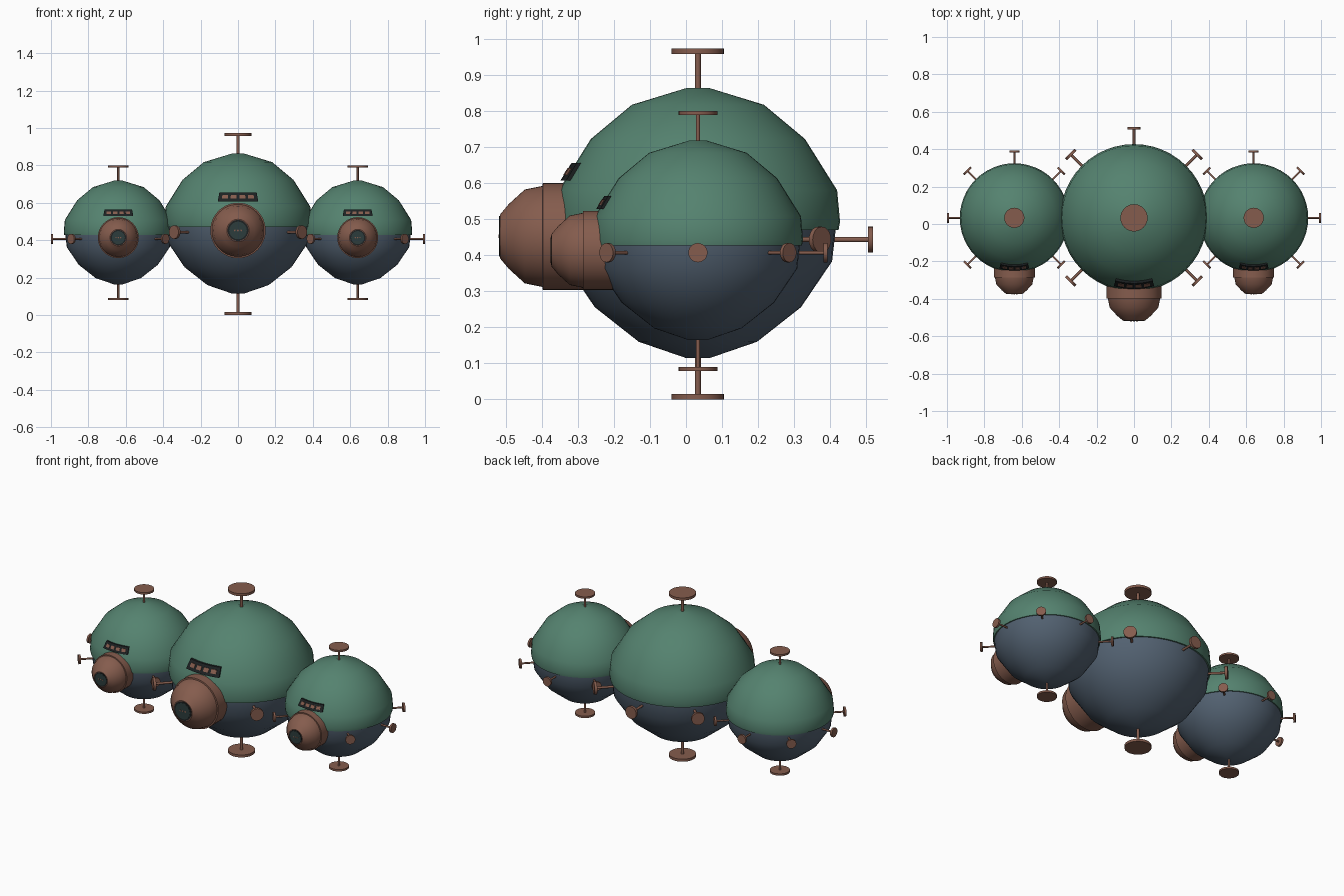
import bpy, bmesh, math
from mathutils import Matrix

if "Cube" in bpy.data.objects:
    bpy.data.objects.remove(bpy.data.objects["Cube"])


def material(name, rgb):
    m = bpy.data.materials.new(name)
    m.diffuse_color = (*rgb, 1)
    m.use_nodes = True
    m.node_tree.nodes["Principled BSDF"].inputs["Base Color"].default_value = m.diffuse_color
    return m


GREEN = material("green shell", (0.09, 0.225, 0.16))
SLATE = material("slate shell", (0.085, 0.12, 0.165))
BROWN = material("copper brown", (0.235, 0.108, 0.075))
BLACK = material("black trim", (0.012, 0.015, 0.016))
GLASS = material("dark glass", (0.025, 0.045, 0.045))


def finish(bm, name, mat, matrix):
    bmesh.ops.remove_doubles(bm, verts=bm.verts, dist=1e-5)
    bmesh.ops.recalc_face_normals(bm, faces=bm.faces)
    bm.transform(matrix)
    mesh = bpy.data.meshes.new(name)
    bm.to_mesh(mesh)
    bm.free()
    mesh.materials.append(mat)
    ob = bpy.data.objects.new(name, mesh)
    bpy.context.collection.objects.link(ob)
    bpy.ops.object.select_all(action='DESELECT')
    ob.select_set(True)
    bpy.context.view_layer.objects.active = ob
    bpy.ops.object.shade_smooth_by_angle(angle=math.radians(32))
    return ob


def lathe(name, profile, mat, matrix, sides=48):
    """Revolve (radius, height) points around the local z axis."""
    bm = bmesh.new()
    rings = []
    for r, h in profile:
        if r == 0:
            rings.append([bm.verts.new((0, 0, h))] * sides)
        else:
            rings.append([bm.verts.new((r * math.cos(math.tau * i / sides),
                                        r * math.sin(math.tau * i / sides), h))
                          for i in range(sides)])
    for low, high in zip(rings, rings[1:]):
        for i in range(sides):
            j = (i + 1) % sides
            loop = list(dict.fromkeys((low[i], low[j], high[j], high[i])))
            bm.faces.new(loop)
    return finish(bm, name, mat, matrix)


def shell_radius(h):
    """Radius of the sloped shell band that carries the window."""
    return 0.386 - (h - 0.091) * 0.089 / 0.142


def curved_plate(name, a0, a1, h0, h1, inner, outer, mat, matrix, steps):
    """Plate bent around the front of the shell."""
    bm = bmesh.new()
    rows = []
    for i in range(steps + 1):
        a = a0 + (a1 - a0) * i / steps
        row = []
        for h, off in ((h0, inner), (h0, outer), (h1, outer), (h1, inner)):
            r = shell_radius(h) + off
            row.append(bm.verts.new((r * math.sin(a), -r * math.cos(a), h)))
        rows.append(row)
    for p, q in zip(rows, rows[1:]):
        for k in range(4):
            m = (k + 1) % 4
            bm.faces.new((p[k], p[m], q[m], q[k]))
    bm.faces.new(rows[0])
    bm.faces.new(rows[-1])
    return finish(bm, name, mat, matrix)


def antenna(name, start, end, stalk_r, disk_r, matrix):
    """Stalk capped with a round plate."""
    t = end - 0.015
    lathe(name, [(0, start), (stalk_r, start), (stalk_r, t), (disk_r, t),
                 (disk_r, end), (0, end)], BROWN, matrix, 24)


def pod(label, base):
    # two-tone hull
    lathe(label + "_upper_hull",
          [(0, -0.019), (0.390, -0.019), (0.394, 0.004), (0.386, 0.091),
           (0.297, 0.233), (0.183, 0.328), (0.033, 0.374), (0, 0.374)],
          GREEN, base)
    lathe(label + "_lower_hull",
          [(0, -0.374), (0.033, -0.374), (0.164, -0.329), (0.286, -0.233),
           (0.372, -0.106), (0.382, -0.018), (0, -0.018)],
          SLATE, base)

    # stepped nose on the front
    forward = Matrix.Rotation(math.pi / 2, 4, 'X')
    nose = base @ Matrix.Translation((0, 0, -0.037)) @ forward
    lathe(label + "_nose",
          [(0, 0.2), (0.148, 0.2), (0.148, 0.43), (0.140, 0.431),
           (0.130, 0.480), (0.090, 0.524), (0.060, 0.549), (0, 0.549)],
          BROWN, nose)
    lathe(label + "_port_rim", [(0, 0.54), (0.056, 0.54), (0.056, 0.551), (0, 0.551)],
          BLACK, nose, 32)
    lathe(label + "_port_glass", [(0, 0.545), (0.047, 0.545), (0.047, 0.552), (0, 0.552)],
          GLASS, nose, 32)
    for i in (-1, 0, 1):
        spot = nose @ Matrix.Translation((i * 0.017, 0, 0))
        lathe(label + "_port_light", [(0, 0.548), (0.005, 0.548), (0.005, 0.553), (0, 0.553)],
              BROWN, spot, 8)

    # window strip above the nose
    half = math.radians(16.5)
    curved_plate(label + "_window_frame", -half, half, 0.118, 0.167,
                 -0.01, 0.012, BLACK, base, 8)
    for i in range(4):
        mid = (i - 1.5) * half * 0.44
        curved_plate(label + "_window_pane", mid - half * 0.15, mid + half * 0.15,
                     0.133, 0.153, 0.008, 0.014, BROWN, base, 2)

    # antennas above and below, then around the waist
    antenna(label + "_top_antenna", 0.34, 0.484, 0.008, 0.073, base)
    antenna(label + "_bottom_antenna", 0.34, 0.489, 0.008, 0.073,
            base @ Matrix.Rotation(math.pi, 4, 'X'))
    for k in range(1, 8):
        turn = Matrix.Rotation(k * math.pi / 4, 4, 'Z')
        antenna(label + "_waist_antenna", 0.33, 0.486, 0.007, 0.036,
                base @ Matrix.Translation((0, 0, -0.046)) @ turn @ forward)


# large middle pod with a smaller copy on each side
for label, x, z, s in (("middle", 0, 0.489, 1), ("left", -0.64, 0.441, 0.74),
                       ("right", 0.64, 0.441, 0.74)):
    pod(label, Matrix.Translation((x, 0.033, z)) @ Matrix.Scale(s, 4))
